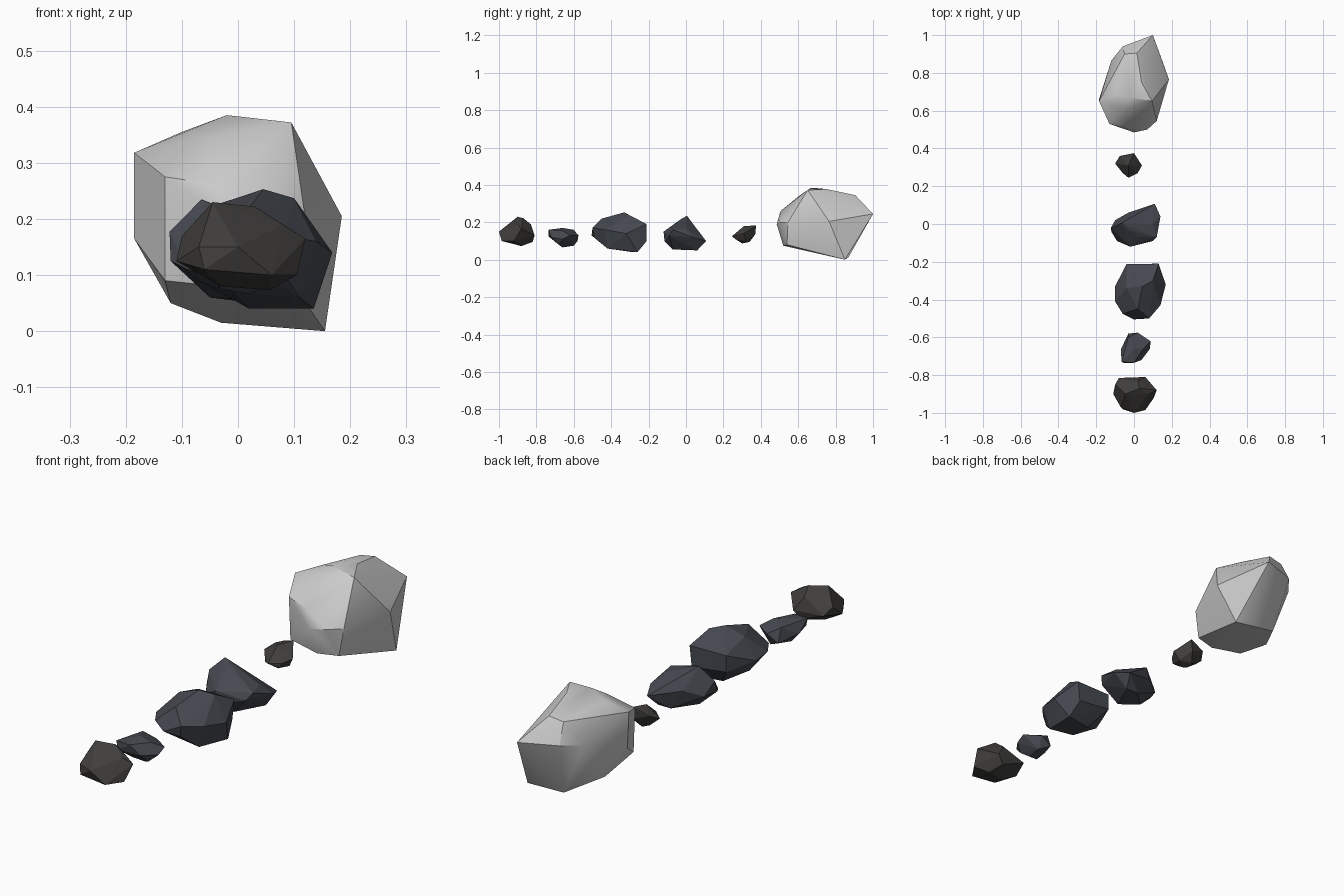
import bpy, bmesh, math

def material(name, rgb):
    m = bpy.data.materials.new(name)
    m.diffuse_color = (*rgb, 1)
    return m

brown = material("brown_stone", (0.05, 0.048, 0.045))
slate = material("slate_stone", (0.06, 0.066, 0.08))

def rock(name, y, corners, mat=None):
    """Faceted boulder: convex hull of a few corner points, y measured from its centre."""
    bm = bmesh.new()
    for c in corners:
        bm.verts.new((c[0], c[1] + y, c[2]))
    hull = bmesh.ops.convex_hull(bm, input=bm.verts[:])
    loose = [v for v in bm.verts if not v.link_faces]
    bmesh.ops.delete(bm, geom=loose, context='VERTS')
    bmesh.ops.recalc_face_normals(bm, faces=bm.faces[:])
    me = bpy.data.meshes.new(name)
    bm.to_mesh(me)
    bm.free()
    ob = bpy.data.objects.new(name, me)
    bpy.context.collection.objects.link(ob)
    if mat:
        me.materials.append(mat)
    return ob

# front boulder
rock("front_rock", -.9, [
    (-.11, 0, .125), (-.10, .05, .17), (-.045, 0, .23), (.03, .03, .222),
    (.08, 0, .19), (.12, .02, .165), (.105, -.02, .10), (.055, .02, .073),
    (-.03, 0, .08), (0, -.1, .15), (-.06, -.08, .11), (.06, -.085, .10),
    (-.07, -.07, .15), (.06, .09, .13), (-.08, .085, .14), (.03, .08, .095),
    (.02, .07, .19)], brown)

# small flat rock
rock("flat_rock", -.66, [
    (-.065, -.07, .16), (-.055, -.075, .125), (0, -.075, .16), (.04, -.06, .12),
    (-.07, -.005, .12), (-.03, .06, .16), (0, 0, .17), (-.03, .08, .10),
    (.02, .085, .13), (.087, .04, .13), (.085, 0, .11), (.05, 0, .155),
    (.02, 0, .066), (.02, .06, .075), (-.03, -.01, .075), (.05, -.02, .08)], slate)

# middle boulder
rock("middle_rock", -.36, [
    (-.10, .03, .14), (-.10, -.05, .15), (-.06, -.115, .15), (0, -.145, .13),
    (.07, -.13, .12), (.08, -.14, .17), (.14, -.07, .16), (.168, .04, .14),
    (.13, .15, .19), (.12, .15, .10), (-.04, .147, .19), (-.04, .147, .12),
    (.045, .03, .253), (.10, .06, .237), (-.04, .02, .225), (.02, -.09, .22),
    (.135, .10, .04), (.02, .08, .04), (.11, -.06, .06), (-.01, -.05, .07),
    (-.07, .03, .09)], slate)

# peaked rock
rock("peaked_rock", 0, [
    (-.122, -.02, .177), (-.12, -.04, .125), (-.09, -.09, .11), (-.02, -.12, .15),
    (-.01, -.115, .10), (.10, -.09, .13), (.12, -.07, .16), (.14, .04, .12),
    (.11, .107, .10), (.03, .06, .05), (.03, .06, .145), (-.03, .06, .14),
    (-.10, .02, .12), (-.065, .005, .235), (-.03, -.03, .215), (.03, -.07, .18),
    (.10, 0, .165), (.03, -.07, .055), (-.05, -.02, .06), (.09, .06, .05)], slate)

# pebble
rock("pebble", .31, [
    (-.10, .01, .14), (-.075, .05, .16), (0, .065, .183), (-.04, .055, .175),
    (.042, 0, .14), (.02, -.04, .13), (-.03, -.065, .125), (-.06, -.04, .115),
    (-.03, 0, .18), (-.01, .06, .135), (-.03, .03, .095), (-.02, -.01, .087),
    (.02, .01, .10), (-.06, .02, .105), (.01, -.045, .11)], brown)

# large back boulder
big = rock("large_back_rock", .7, [
    (-.185, -.05, .318), (-.185, -.04, .165), (-.13, -.17, .275), (-.13, -.16, .09),
    (-.12, .02, .05), (-.03, .17, .015), (.155, .15, 0), (.01, -.18, .075),
    (.10, -.16, .08), (0, -.215, .19), (.07, -.20, .20), (-.03, -.195, .26),
    (.12, -.155, .20), (-.10, -.01, .355), (-.055, -.09, .345), (-.02, -.03, .385),
    (.04, .05, .378), (.095, -.05, .372), (-.05, .20, .335), (.015, .205, .345),
    (-.12, .165, .24), (-.06, .24, .25), (.10, .30, .245), (.185, .065, .205)])
bpy.context.view_layer.objects.active = big
big.select_set(True)
bpy.ops.object.shade_smooth_by_angle(angle=math.radians(30))
